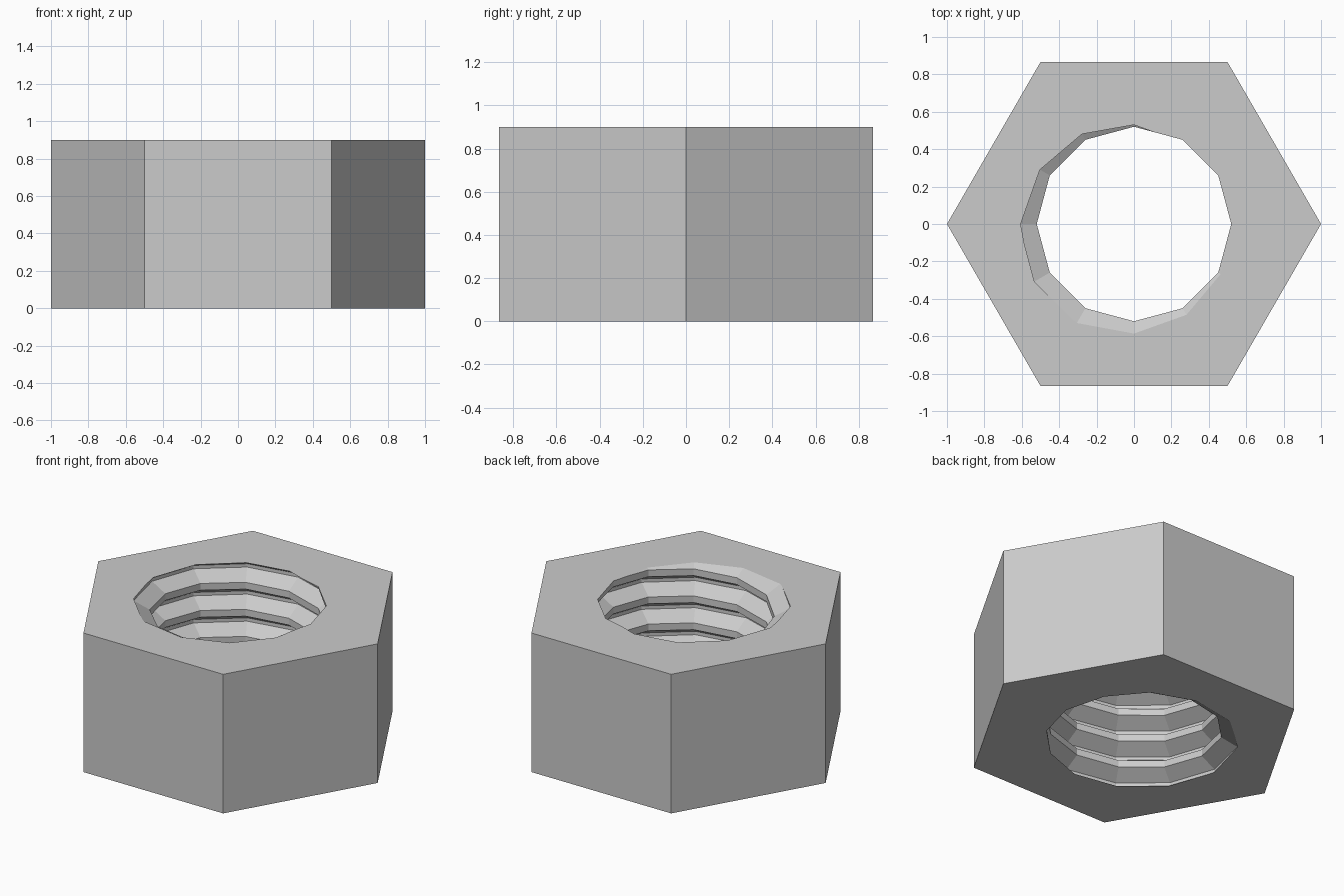
import bpy, bmesh
from math import sin, cos, radians, tau

old = bpy.data.objects.get("Cube")
if old:
    bpy.data.objects.remove(old, do_unlink=True)

HEIGHT = 0.9
PITCH = 0.175
CREST, ROOT = 0.52, 0.615   # thread radii
SEG = 12                    # thread sides per turn
TURNS = 9
PHASE = radians(33)         # angle at which the crest meets the top face

steel = bpy.data.materials.new("grey steel")
steel.use_nodes = True
colour = (0.6, 0.6, 0.6, 1)
steel.diffuse_color = colour
steel.node_tree.nodes["Principled BSDF"].inputs["Base Color"].default_value = colour

bm = bmesh.new()

# Right-handed helical thread: flat crest, sloping flanks, narrow flat root
profile = [(CREST, -1 / 8), (CREST, 1 / 8), (ROOT, 7 / 16), (ROOT, 9 / 16)]
start = HEIGHT - PITCH * (7 + PHASE / tau)
rows = []
for i in range(SEG * TURNS + 1):
    a = tau * i / SEG
    rows.append([bm.verts.new((r * cos(a), r * sin(a), start + PITCH * (i / SEG + h)))
                 for r, h in profile])
for i in range(len(rows) - 1):
    for j in range(3):
        bm.faces.new((rows[i][j], rows[i][j + 1], rows[i + 1][j + 1], rows[i + 1][j]))
    if i + SEG + 1 < len(rows):
        bm.faces.new((rows[i][3], rows[i + SEG][0], rows[i + SEG + 1][0], rows[i + 1][3]))

# Trim the thread at both end faces
for z, side in ((0, -1), (HEIGHT, 1)):
    bmesh.ops.bisect_plane(bm, geom=bm.verts[:] + bm.edges[:] + bm.faces[:], dist=1e-6,
                           plane_co=(0, 0, z), plane_no=(0, 0, side), clear_outer=True)
bmesh.ops.remove_doubles(bm, verts=bm.verts[:], dist=1e-5)

# Hexagonal end faces around the threaded hole
rings = []
for z in (0, HEIGHT):
    rim = [e for e in bm.edges if e.is_boundary
           and all(abs(v.co.z - z) < 1e-4 for v in e.verts)]
    ring = [bm.verts.new((cos(tau * k / 6), sin(tau * k / 6), z)) for k in range(6)]
    hexagon = [bm.edges.new((ring[k], ring[(k + 1) % 6])) for k in range(6)]
    bmesh.ops.triangle_fill(bm, edges=rim + hexagon, use_beauty=True)
    rings.append(ring)

# Six outer flats
low, high = rings
for k in range(6):
    n = (k + 1) % 6
    bm.faces.new((low[k], low[n], high[n], high[k]))
bmesh.ops.recalc_face_normals(bm, faces=bm.faces[:])

mesh = bpy.data.meshes.new("hex_nut")
bm.to_mesh(mesh)
bm.free()
mesh.materials.append(steel)
nut = bpy.data.objects.new("hex_nut", mesh)
bpy.context.collection.objects.link(nut)
